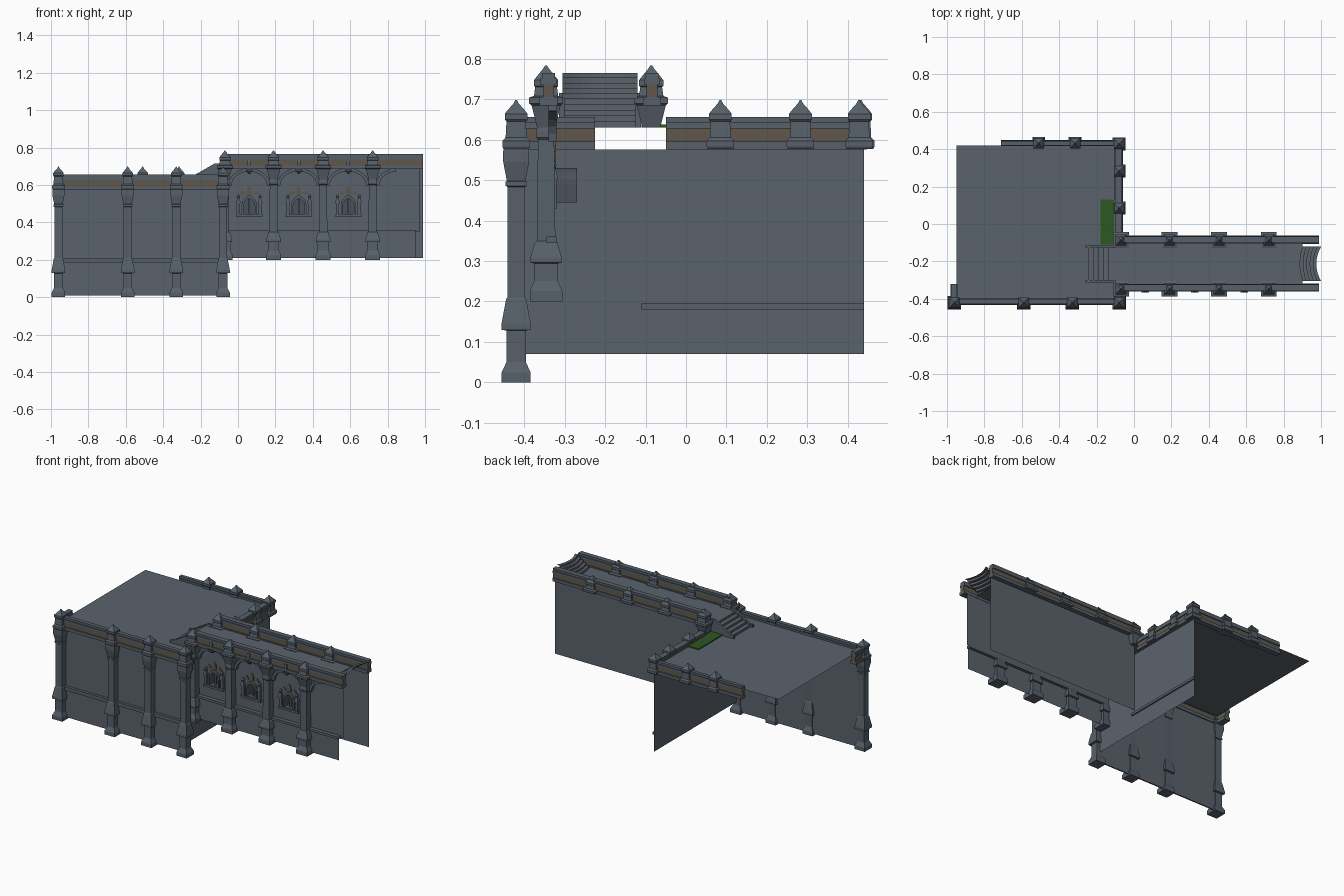
import bpy, bmesh, math
from mathutils import Vector

if "Cube" in bpy.data.objects:
    bpy.data.objects.remove(bpy.data.objects["Cube"])


def mat(name, c):
    m = bpy.data.materials.new(name)
    m.diffuse_color = (*c, 1)
    m.use_nodes = True
    m.node_tree.nodes["Principled BSDF"].inputs["Base Color"].default_value = m.diffuse_color
    return m


STONE = mat("blue grey stone", (0.105, 0.124, 0.150))
TRIM = mat("trim stone", (0.095, 0.117, 0.143))
DARK = mat("dark stone", (0.070, 0.082, 0.100))
BROWN = mat("brown frieze", (0.115, 0.097, 0.070))
GREEN = mat("green panel", (0.026, 0.095, 0.016))


def finish(name, bm, m, recalc=True):
    if recalc:
        bmesh.ops.recalc_face_normals(bm, faces=bm.faces[:])
    me = bpy.data.meshes.new(name)
    bm.to_mesh(me)
    bm.free()
    me.materials.append(m)
    ob = bpy.data.objects.new(name, me)
    bpy.context.collection.objects.link(ob)
    return ob


def box(name, x0, x1, y0, y1, z0, z1, m):
    bm = bmesh.new()
    bmesh.ops.create_cube(bm, size=1)
    for v in bm.verts:
        v.co = ((x0 + x1) / 2 + v.co.x * (x1 - x0), (y0 + y1) / 2 + v.co.y * (y1 - y0),
                (z0 + z1) / 2 + v.co.z * (z1 - z0))
    return finish(name, bm, m)


def sheet(name, pts, m):
    bm = bmesh.new()
    bm.faces.new([bm.verts.new(p) for p in pts])
    return finish(name, bm, m, False)


def prism(name, pts, y0, y1, m):
    """Outline in x,z pushed from y0 to y1."""
    bm = bmesh.new()
    f = bm.faces.new([bm.verts.new((x, y0, z)) for x, z in pts])
    r = bmesh.ops.extrude_face_region(bm, geom=[f])
    for v in r["geom"]:
        if isinstance(v, bmesh.types.BMVert):
            v.co.y = y1
    return finish(name, bm, m)


def pillar(name, x, y, prof, m=TRIM):
    """Square column swept from (half width, height) pairs."""
    bm = bmesh.new()
    rings = [[bm.verts.new((x + a * h, y + b * h, z)) for a, b in ((-1, -1), (1, -1), (1, 1), (-1, 1))]
             for h, z in prof]
    for lo, hi in zip(rings, rings[1:]):
        for i in range(4):
            j = (i + 1) % 4
            bm.faces.new((lo[i], lo[j], hi[j], hi[i]))
    bm.faces.new(rings[0][::-1])
    bm.faces.new(rings[-1])
    return finish(name, bm, m)


def parapet(name, x0, x1, y0, y1, z):
    """Moulding, recessed brown frieze and stepped coping; z is the underside."""
    for part, a, b, d, m in (("moulding", 0, .02, .004, TRIM), ("frieze", .02, .052, -.004, BROWN),
                             ("coping", .052, .066, .002, TRIM), ("coping_top", .066, .08, -.002, TRIM)):
        dx, dy = (0, d) if x1 - x0 > y1 - y0 else (d, 0)
        box(f"{name}_{part}", x0 - dx, x1 + dx, y0 - dy, y1 + dy, z + a, z + b, m)


def arch(cx, hw, z0, zs, top, n=6):
    """Pointed arch outline."""
    pts = [(cx - hw, z0), (cx + hw, z0)]
    for s in (1, -1):
        for i in range(n):
            t = i / n if s == 1 else 1 - i / n
            a = t * math.pi / 3
            pts.append((cx + s * hw * (2 * math.cos(a) - 1), zs + (top - zs) * math.sin(a) / math.sin(math.pi / 3)))
    pts.append((cx - hw, zs))
    return pts


# ---- main block: open sheets for walls and roof
sheet("block_front_wall", [(-.96, -.4, .01), (-.08, -.4, .01), (-.08, -.4, .6), (-.96, -.4, .6)], STONE)
sheet("block_right_wall", [(-.08, -.4, .07), (-.08, .44, .07), (-.08, .44, .576), (-.08, -.4, .576)], STONE)
sheet("block_roof", [(-.95, -.42, .63), (-.08, -.42, .63), (-.08, .42, .63), (-.95, .42, .63)], STONE)
box("front_plinth", -.96, -.08, -.408, -.4, .01, .185, STONE)
box("front_ledge", -.96, -.08, -.418, -.4, .185, .208, TRIM)
box("right_ledge", -.08, -.072, -.11, .44, .18, .196, TRIM)
box("green_panel", -.18, -.10, -.11, .13, .63, .637, GREEN)
parapet("front_parapet", -.96, -.08, -.428, -.398, .576)
parapet("right_parapet", -.104, -.064, -.05, .44, .576)
parapet("right_short_parapet", -.104, -.064, -.41, -.225, .576)
parapet("back_parapet", -.71, -.08, .418, .444, .576)
parapet("left_short_parapet", -.978, -.945, -.42, -.32, .576)

# ---- block pillars and the cap-only posts
CAP = [(.031, .577), (.034, .583), (.034, .597), (.026, .606), (.024, .645), (.028, .65), (.028, .664),
       (.022, .672), (.006, .69), (.002, .698)]
SHAFT = [(.036, 0), (.036, .024), (.024, .05), (.024, .128), (.036, .13), (.036, .146), (.025, .205),
         (.022, .21), (.022, .483), (.026, .486), (.026, .496), (.023, .498), (.032, .545), (.032, .572)]
for x in (-.96, -.59, -.33, -.08):
    pillar("block_pillar", x, -.42, SHAFT + CAP)
for x, y in ((-.08, .085), (-.08, .283), (-.08, .428), (-.315, .432), (-.51, .432)):
    pillar("block_cap_post", x, y, CAP)

# ---- wing walls and deck
WINX = (.06, .325, .59)
bm = bmesh.new()
outlines = [[(-.08, .35), (.97, .35), (.97, .7), (-.08, .7)]] + [arch(x, .03, .445, .49, .53) for x in WINX]
for o in outlines:
    vs = [bm.verts.new((x, -.32, z)) for x, z in o]
    for i in range(len(vs)):
        bm.edges.new((vs[i - 1], vs[i]))
bmesh.ops.triangle_fill(bm, edges=bm.edges[:], use_beauty=True, normal=(0, -1, 0))
finish("wing_front_wall", bm, STONE)
sheet("wing_lower_wall", [(-.08, -.338, .21), (.95, -.338, .21), (.95, -.338, .35), (-.08, -.338, .35)], STONE)
box("wing_ledge", -.08, .95, -.345, -.32, .345, .36, TRIM)
sheet("wing_back_wall", [(.99, -.09, .21), (-.08, -.09, .21), (-.08, -.09, .7), (.99, -.09, .7)], STONE)
sheet("wing_deck", [(-.11, -.33, .7), (.9, -.33, .7), (.9, -.09, .7), (-.11, -.09, .7)], STONE)
parapet("wing_front_parapet", -.08, .99, -.358, -.322, .685)
parapet("wing_back_parapet", -.08, .99, -.102, -.066, .685)

# ---- wing pillars, full in front and cap posts behind
WCAP = [(.022, .63), (.026, .645), (.036, .685), (.042, .69), (.042, .704), (.03, .708), (.027, .73),
        (.03, .733), (.03, .747), (.024, .755), (.007, .776), (.002, .784)]
WSHAFT = [(.04, .2), (.04, .226), (.029, .25), (.029, .294), (.039, .296), (.039, .308), (.028, .345),
          (.023, .35), (.02, .6), (.024, .605), (.024, .62)]
for i, x in enumerate((-.07, .19, .455, .72)):
    pillar("wing_pillar", x, -.346, WSHAFT + WCAP)
    pillar("wing_back_post", x, -.086, WCAP if i == 0 else WCAP[2:])
    # curved brackets under the parapet
    for s in (-1, 1):
        if i == 0 and s < 0:
            continue
        arcs = [[(x + s * (.125 - r * math.cos(a * math.pi / 12)), .595 + k * math.sin(a * math.pi / 12))
                 for a in range(7)] for r, k in ((.108, .093), (.09, .076))]
        prism("arch_bracket", arcs[0] + arcs[1][::-1], -.34, -.32, TRIM)

# ---- windows: dark arched field, recess, frame, brown tracery
for x in WINX:
    field = arch(x, .068, .43, .53, .61)
    hole = arch(x, .03, .445, .49, .53)
    bm = bmesh.new()
    for o in (field, hole):
        vs = [bm.verts.new((px, -.323, pz)) for px, pz in o]
        for i in range(len(vs)):
            bm.edges.new((vs[i - 1], vs[i]))
    bmesh.ops.triangle_fill(bm, edges=bm.edges[:], use_beauty=True, normal=(0, -1, 0))
    finish("window_field", bm, STONE)
    # niche behind the opening
    bm = bmesh.new()
    fr, bk = [[bm.verts.new((px, y, pz)) for px, pz in hole] for y in (-.323, -.27)]
    for i in range(len(fr)):
        bm.faces.new((fr[i - 1], fr[i], bk[i], bk[i - 1]))
    bm.faces.new(bk)
    finish("window_niche", bm, DARK)
    # raised arch rim
    rim = arch(x, .04, .435, .495, .548)
    bm = bmesh.new()
    a, b = [[bm.verts.new((px, -.333, pz)) for px, pz in o] for o in (rim, hole)]
    c, d = [[bm.verts.new((px, -.321, pz)) for px, pz in o] for o in (rim, hole)]
    for i in range(len(a)):
        for p, q in ((a, b), (c, a), (b, d)):
            bm.faces.new((p[i - 1], p[i], q[i], q[i - 1]))
    finish("window_rim", bm, TRIM)
    box("window_sill", x - .07, x + .07, -.338, -.32, .428, .442, TRIM)
    box("window_mullion", x - .004, x + .004, -.315, -.305, .445, .525, TRIM)
    for s in (-1, 1):
        box("window_post", x + s * .058 - .009, x + s * .058 + .009, -.335, -.32, .442, .5, TRIM)
        pillar("window_post_finial", x + s * .058, -.329, [(.012, .5), (.012, .508), (.006, .53), (.009, .538), (.002, .553)])
    for dx, top in ((-.036, .572), (0, .597), (.036, .572)):
        prism("window_tracery", [(x + dx - .014, .55), (x + dx + .014, .55), (x + dx + .012, top - .012),
                                 (x + dx, top), (x + dx - .012, top - .012)], -.329, -.322, BROWN)
    # pendant and boss above each window
    pillar("pendant", x, -.345, [(.005, .662), (.016, .675), (.02, .69)], DARK)
    pillar("parapet_boss", x, -.354, [(.008, .695), (.01, .72), (.007, .735)])

# ---- straight stair from roof up to deck
N = 5
zig = []
for i in range(N):
    zig += [(-.245 + .027 * i, .63 + .014 * i), (-.245 + .027 * i, .644 + .014 * i)]
zig.append((-.10, .7))
bm = bmesh.new()
rows = [[bm.verts.new((x, y, z)) for x, z in zig] for y in (-.30, -.125)]
for i in range(len(zig) - 1):
    bm.faces.new((rows[0][i], rows[0][i + 1], rows[1][i + 1], rows[1][i]))
finish("straight_stair", bm, STONE)
for y in (-.314, -.125):
    prism("stair_cheek", [(-.26, .63), (-.1, .63), (-.1, .715), (-.125, .715), (-.235, .652), (-.26, .648)], y, y + .014, TRIM)

# ---- curved stair at the far end of the deck
bm = bmesh.new()
zig = []
for i in range(N):
    zig += [(.27 - .018 * i, .7 + .013 * i), (.27 - .018 * i, .713 + .013 * i)]
zig.append((.18, .765))
cols = []
for j in range(9):
    t = -1 + j / 4
    cols.append([bm.verts.new((1.155 - math.sqrt(r * r - (t * .093) ** 2), -.213 + t * .093, z)) for r, z in zig])
for p, q in zip(cols, cols[1:]):
    for i in range(len(zig) - 1):
        bm.faces.new((p[i], p[i + 1], q[i + 1], q[i]))
finish("curved_stair", bm, STONE)
